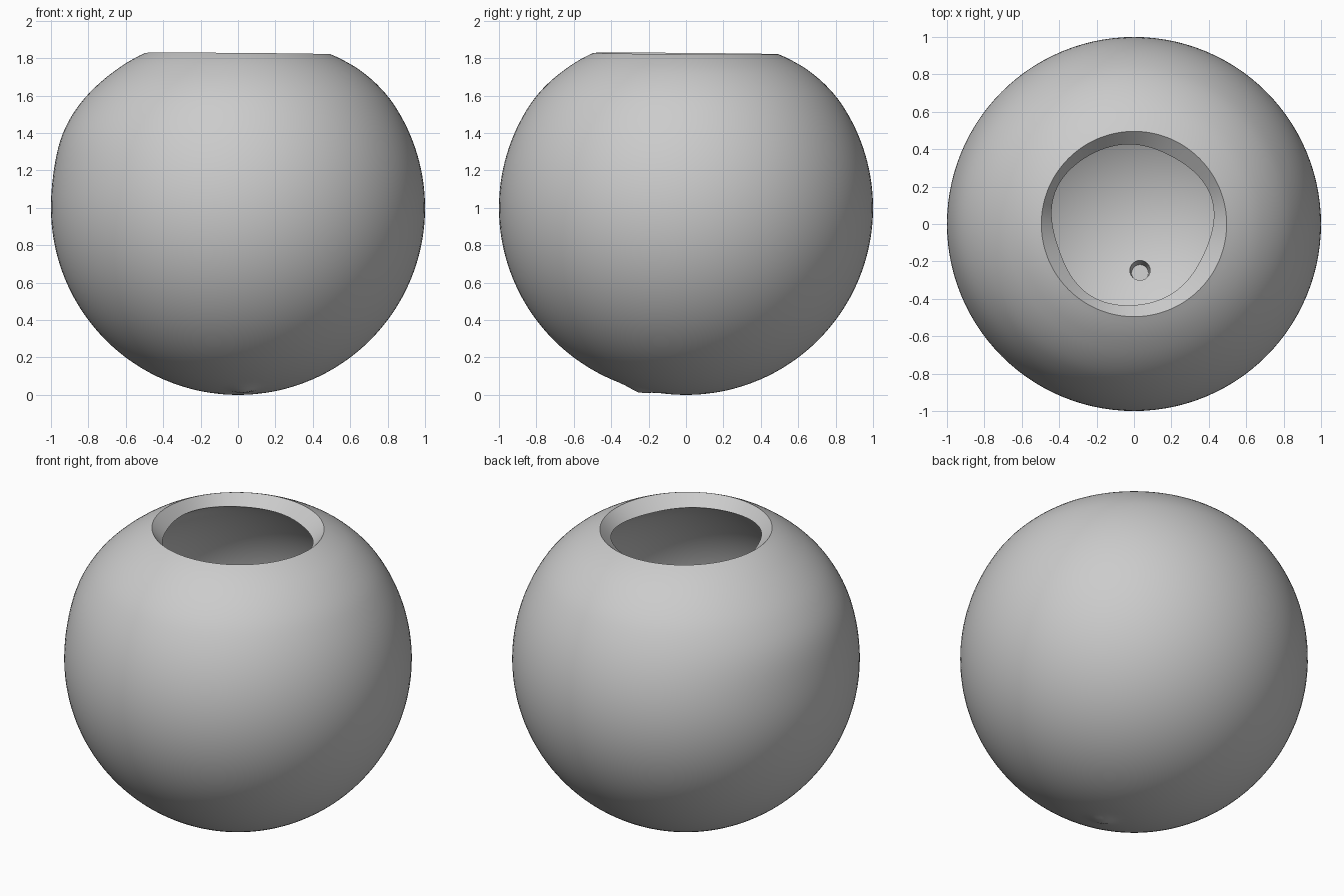
import bpy, bmesh, math
from mathutils import Vector

cube = bpy.data.objects.get("Cube")
if cube:
    bpy.data.objects.remove(cube, do_unlink=True)

# Single clay colour
clay = bpy.data.materials.new("grey clay")
clay.use_nodes = True
clay.diffuse_color = (0.6, 0.6, 0.6, 1)
clay.node_tree.nodes["Principled BSDF"].inputs["Base Color"].default_value = (0.6, 0.6, 0.6, 1)

CENTRE = Vector((0, 0, 1))
HOLE = Vector((0.03, -0.25, 0))


def arc(start, end, steps, radius):
    """Profile points by polar angle in degrees, measured from the top."""
    points = []
    for i in range(steps + 1):
        t = math.radians(start + (end - start) * i / steps)
        r = radius(math.degrees(t))
        points.append(Vector((r * math.sin(t), 0, r * math.cos(t))))
    return points


def outer_radius(deg):
    # The shoulder flattens towards the mouth
    f = max(0, (56 - deg) / 25)
    return 1 - 0.038 * f ** 1.5


# Revolve the closed wall profile: outer shell, sloping lip, inner shell
outer = arc(180, 31, 70, outer_radius)
inner = arc(29.5, 180, 60, lambda deg: 0.873)
profile = outer + inner
bm = bmesh.new()
verts = [bm.verts.new(p) for p in profile]
edges = [bm.edges.new(pair) for pair in zip(verts, verts[1:])]
bmesh.ops.spin(bm, geom=verts + edges, cent=(0, 0, 0), axis=(0, 0, 1),
               angle=2 * math.pi, steps=112, use_merge=True)
bmesh.ops.remove_doubles(bm, verts=bm.verts, dist=0.0005)
bmesh.ops.recalc_face_normals(bm, faces=bm.faces)

# Hand-formed irregularities
swell = Vector((-0.9, -0.05, 0.42)).normalized()
for v in bm.verts:
    d = v.co.normalized()
    a = math.atan2(d.y, d.x)
    is_outer = v.co.length > 0.92
    if is_outer:
        # Soft swelling on the right shoulder
        side = max(0, d.dot(swell))
        v.co += d * 0.018 * side ** 4 * math.exp(-((d.z - 0.42) / 0.2) ** 2)
    mouth = max(0, (d.z - 0.75) / 0.12)
    if mouth > 0:
        # Slightly tilted, wavy mouth
        v.co.z -= 0.012 * min(mouth, 1) * (v.co.x - v.co.y * -1) * 0.7
        if not is_outer:
            wave = 0.012 * math.sin(3 * a + 0.5) + 0.006 * math.sin(5 * a)
            v.co.x += (wave * math.cos(a) - 0.012) * min(mouth, 1)
            v.co.y += wave * math.sin(a) * min(mouth, 1)
    v.co += CENTRE
    # Small nub beneath the drain pit
    if is_outer and v.co.z < 0.3:
        dist = (Vector((v.co.x, v.co.y, 0)) - HOLE).length
        v.co.z -= 0.02 * math.exp(-(dist / 0.06) ** 2)

mesh = bpy.data.meshes.new("round_bowl")
bm.to_mesh(mesh)
bm.free()
bowl = bpy.data.objects.new("round_bowl", mesh)
bpy.context.collection.objects.link(bowl)
mesh.materials.append(clay)

# Drain pit sunk into the inner floor
bpy.ops.mesh.primitive_cone_add(vertices=24, radius1=0.045, radius2=0.06, depth=0.2,
                                location=(0.032, -0.25, 0.14))
cutter = bpy.context.object
cutter.name = "drain_pit_cutter"
cutter.rotation_euler = (-0.12, 0, 0)
cutter.hide_render = True
cutter.data.materials.append(clay)
pit = bowl.modifiers.new("drain_pit", "BOOLEAN")
pit.operation = "DIFFERENCE"
pit.solver = "EXACT"
pit.object = cutter

bpy.ops.object.select_all(action="DESELECT")
bowl.select_set(True)
bpy.context.view_layer.objects.active = bowl
bpy.ops.object.modifier_apply(modifier=pit.name)
bpy.data.objects.remove(cutter, do_unlink=True)
bpy.ops.object.shade_smooth_by_angle(angle=math.radians(35))
